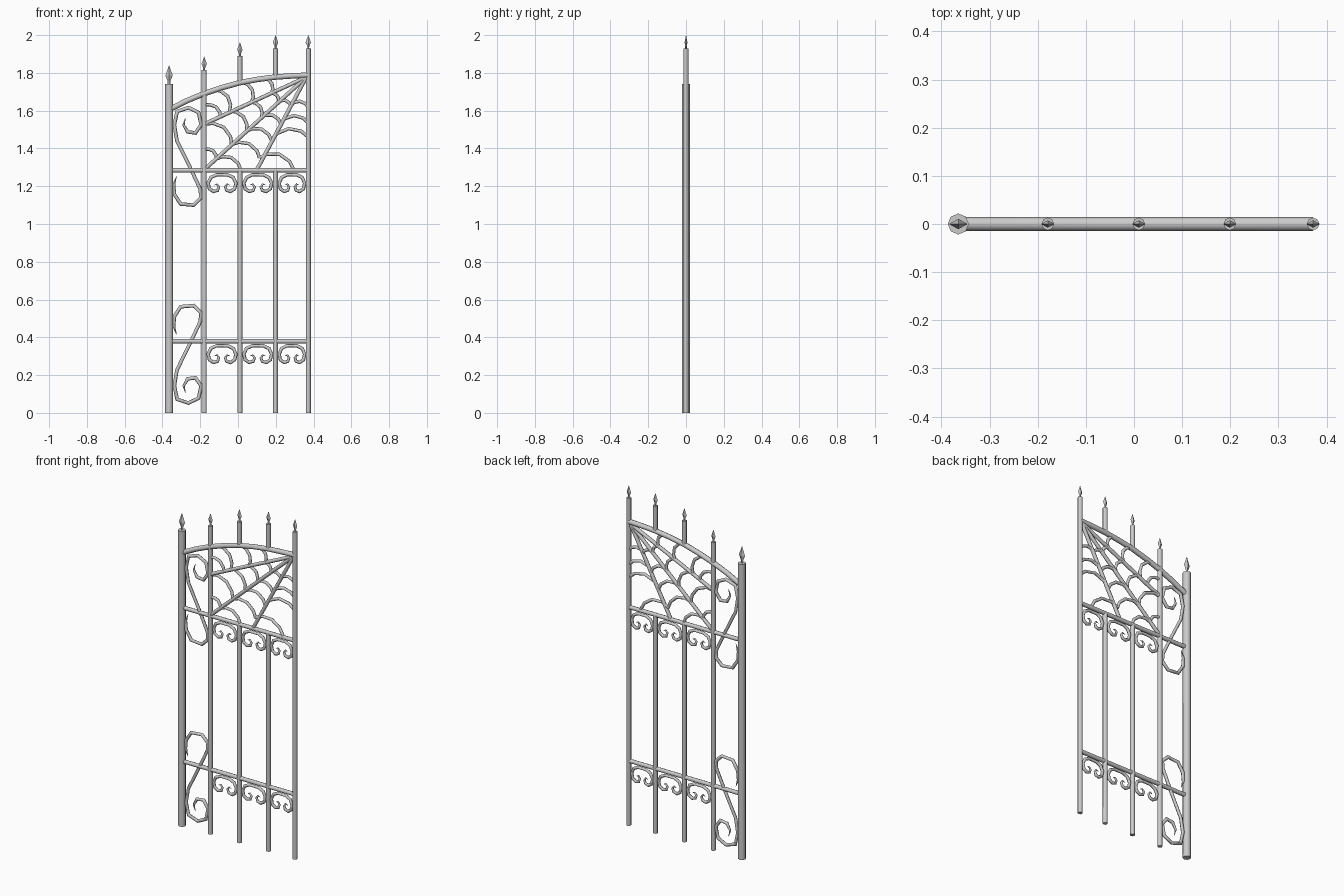
import bpy, bmesh, math
from mathutils import Vector

if "Cube" in bpy.data.objects:
    bpy.data.objects.remove(bpy.data.objects["Cube"])


def tube(name, pts, radius, sides=8, smooth=True):
    """Sweep a polygon along (x, z) points; radius may be a list, one per point."""
    p = [Vector(q) for q in pts]
    n = len(p)
    radii = radius if isinstance(radius, list) else [radius] * n
    bm = bmesh.new()
    rings = []
    for i in range(n):
        a = (p[i] - p[max(i - 1, 0)]).normalized()
        b = (p[min(i + 1, n - 1)] - p[i]).normalized()
        t = (a + b).normalized()
        miter = 1 / max(0.6, t.dot(b if b.length else a))
        side = Vector((t.y, -t.x)) * miter
        ring = []
        for k in range(sides):
            ang = 2 * math.pi * k / sides
            o = side * math.cos(ang) * radii[i]
            ring.append(bm.verts.new((p[i].x + o.x, math.sin(ang) * radii[i], p[i].y + o.y)))
        rings.append(ring)
    for r0, r1 in zip(rings, rings[1:]):
        for k in range(sides):
            j = (k + 1) % sides
            bm.faces.new((r0[k], r0[j], r1[j], r1[k]))
    bm.faces.new(rings[0][::-1])
    bm.faces.new(rings[-1])
    bmesh.ops.recalc_face_normals(bm, faces=bm.faces)
    me = bpy.data.meshes.new(name)
    bm.to_mesh(me)
    bm.free()
    if smooth:
        me.polygons.foreach_set("use_smooth", [True] * len(me.polygons))
        me.set_sharp_from_angle(angle=math.radians(70))
    ob = bpy.data.objects.new(name, me)
    bpy.context.collection.objects.link(ob)
    return ob


def finial(name, x, z, s):
    """Flattened four-sided spear head."""
    prof = [(-.005, .4), (.012, .35), (.022, .5), (.046, 1), (.1, .02)]
    ob = tube(name, [(0, h * s) for h, _ in prof], [r * .0195 * s for _, r in prof], 4, False)
    ob.scale.y = .55
    ob.location = (x, 0, z)


# upright post and bars with spear tips; middle bars are interrupted by the web panel
finial("post_finial", -.365, 1.74, 1)
tube("hinge_post", [(-.365, 0), (-.365, 1.74)], .0218)
# x, shaft top, height where the bar resumes above the web
bars = [(-.179, 1.815, None), (.01, 1.89, 1.748), (.199, 1.928, 1.778), (.372, 1.928, None)]
for x, top, resume in bars:
    if resume:
        tube("lower_bar", [(x, 0), (x, 1.284)], .0132)
        tube("top_bar", [(x, resume), (x, top)], .0132)
    else:
        tube("upright_bar", [(x, 0), (x, top)], .0132)
    finial("bar_finial", x, top, .72)

# rails and arched top rail
RAILS = (1.284, .379)
for z in RAILS:
    tube("cross_rail", [(-.352, z), (.372, z)], .012)
tube("arched_rail", [(-.355, 1.61), (-.27, 1.653), (-.18, 1.69), (-.085, 1.722), (.009, 1.748),
                     (.1, 1.765), (.198, 1.778), (.285, 1.784), (.372, 1.788)], .0145)

# web spokes
HUB = Vector((.362, 1.778))
for end in [(-.18, 1.528), (-.178, 1.288), (.1, 1.288)]:
    tube("web_spoke", [HUB, end], .0105)

# web threads: each row bows towards the hub between neighbouring spokes
rows = [
    [(.14, 1.772), (.177, 1.692), (.214, 1.645), (.278, 1.629), (.37, 1.621)],
    [(.024, 1.75), (.071, 1.645), (.124, 1.565), (.225, 1.533), (.37, 1.537)],
    [(-.125, 1.71), (-.045, 1.597), (.045, 1.491), (.177, 1.443), (.37, 1.462)],
    [(-.175, 1.629), (-.093, 1.568)],
    [(-.175, 1.528), (-.034, 1.42), (.114, 1.35), (.294, 1.29)],
    [(-.175, 1.395), (-.114, 1.345), (.013, 1.29)],
]
for row in rows:
    for a, b in zip(row, row[1:]):
        a, b = Vector(a), Vector(b)
        d = b - a
        up = Vector((-d.y, d.x)).normalized()
        if up.dot(HUB - (a + b) / 2) < 0:
            up = -up
        pts = [a.lerp(b, t) + up * d.length * h
               for t, h in [(0, 0), (.17, .17), (.5, .27), (.83, .17), (1, 0)]]
        tube("web_thread", pts, .009, 6)

# large S scrolls: lower one, and its vertical mirror above
S = [(-.278, .106), (-.288, .143), (-.267, .18), (-.225, .186), (-.195, .143), (-.209, .078),
     (-.262, .052), (-.322, .072), (-.337, .143), (-.323, .228), (-.257, .361), (-.2, .483),
     (-.196, .53), (-.235, .568), (-.304, .562), (-.337, .51), (-.339, .456), (-.325, .414)]
taper = [.001, .006] + [.0095] * 14 + [.007, .001]
tube("lower_s_scroll", S, taper, 6)
tube("upper_s_scroll", [(x, 1.668 - z) for x, z in S], taper, 6)

# small double-curl scrolls hanging under both rails
C = [(.03, -.024), (.06, -.038), (.074, -.068), (.067, -.098), (.045, -.112), (.024, -.106),
     (.017, -.088), (.027, -.073), (.042, -.078)]
rc = [.0088] * 5 + [.008, .0065, .004, .001]
for z in RAILS:
    for (x0, *_), (x1, *_) in zip(bars, bars[1:]):
        cx, w = (x0 + x1) / 2, (x1 - x0) / .19
        pts = [(cx - x * w, z + h) for x, h in reversed(C)] + [(cx + x * w, z + h) for x, h in C]
        tube("hanging_scroll", pts, rc[::-1] + rc, 6)
